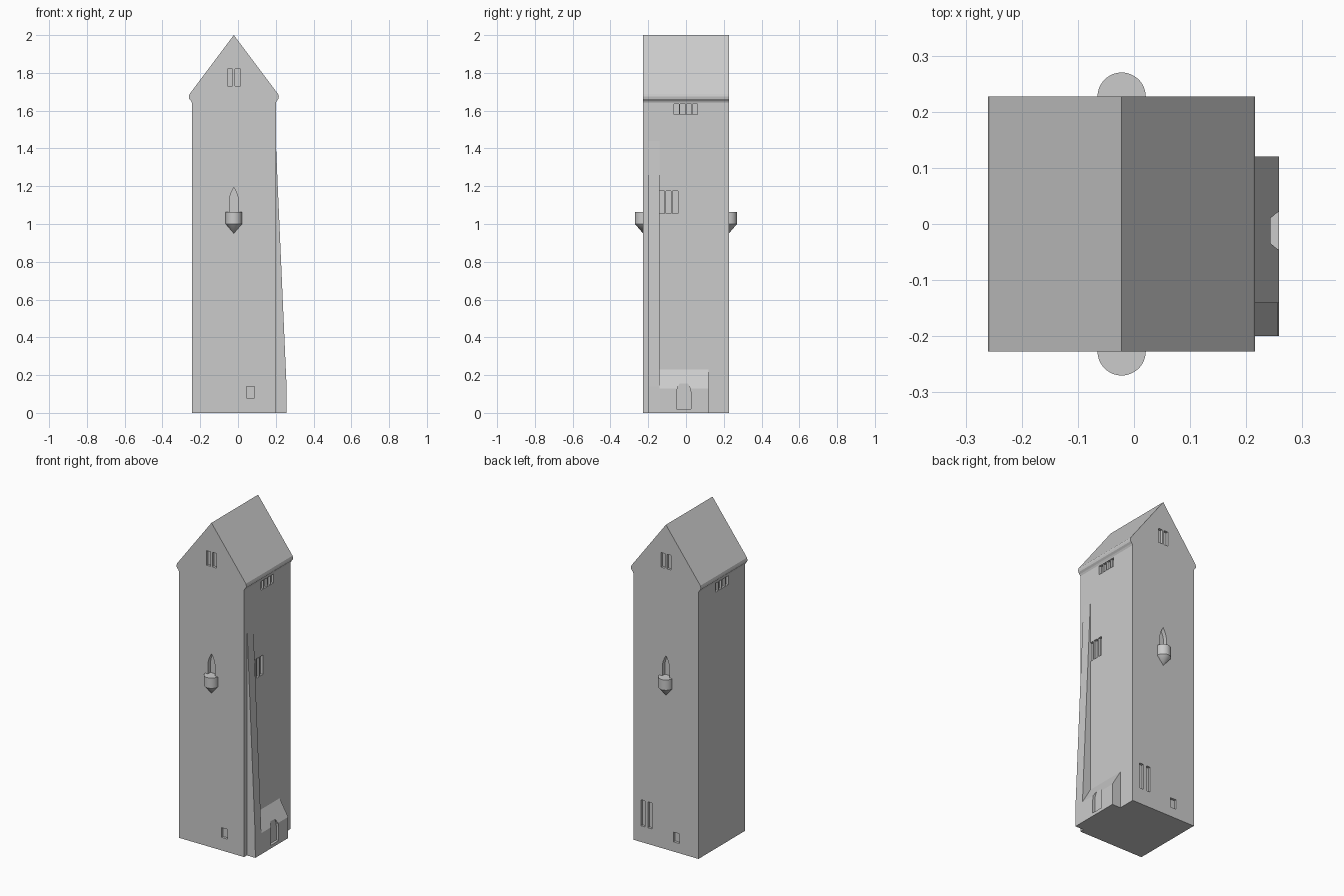
import bpy, bmesh, math
from mathutils import Vector

if "Cube" in bpy.data.objects:
    bpy.data.objects.remove(bpy.data.objects["Cube"])

CX, W = -0.022, 0.227          # ridge position, half depth of the tower
XL, XR = -0.245, 0.2           # left and right walls

stone = bpy.data.materials.new("stone_grey")
stone.diffuse_color = (0.6, 0.6, 0.6, 1)
stone.use_nodes = True
stone.node_tree.nodes["Principled BSDF"].inputs["Base Color"].default_value = stone.diffuse_color


def make(name, bm, mat=True):
    bmesh.ops.recalc_face_normals(bm, faces=bm.faces)
    me = bpy.data.meshes.new(name)
    bm.to_mesh(me)
    bm.free()
    ob = bpy.data.objects.new(name, me)
    bpy.context.collection.objects.link(ob)
    me.materials.append(stone)
    return ob


def prism(bm, pts, axis, a, b):
    """Extrude a profile along y (points are x, z) or x (points are y, z)."""
    at = (lambda p, t: (p[0], t, p[1])) if axis == 'y' else (lambda p, t: (t, p[0], p[1]))
    face = bm.faces.new([bm.verts.new(at(p, a)) for p in pts])
    new = bmesh.ops.extrude_face_region(bm, geom=[face])["geom"]
    shift = Vector((0, b - a, 0)) if axis == 'y' else Vector((b - a, 0, 0))
    bmesh.ops.translate(bm, vec=shift, verts=[v for v in new if isinstance(v, bmesh.types.BMVert)])


def rect(u0, u1, z0, z1):
    return [(u0, z0), (u1, z0), (u1, z1), (u0, z1)]


def arch(u0, u1, z0, spring, tip, n=5):
    """Pointed arch outline."""
    c, h = (u0 + u1) / 2, (u1 - u0) / 2
    side = [(h * math.cos(t * math.pi / 2 / n) ** 0.9, spring + (tip - spring) * t / n) for t in range(n)]
    return ([(u0, z0), (u1, z0)] + [(c + d, z) for d, z in side] + [(c, tip)]
            + [(c - d, z) for d, z in reversed(side)])


def cut(ob, bm):
    cutter = make(ob.name + "_cutter", bm)
    mod = ob.modifiers.new("openings", 'BOOLEAN')
    mod.operation, mod.solver, mod.object = 'DIFFERENCE', 'EXACT', cutter
    bpy.context.view_layer.update()
    me = bpy.data.meshes.new_from_object(ob.evaluated_get(bpy.context.evaluated_depsgraph_get()))
    ob.modifiers.clear()
    ob.data = me
    bpy.data.objects.remove(cutter)


# Tower with gabled roof and small rounded eaves
right = [(0.2, 0), (0.2, 1.642), (0.205, 1.652), (0.214, 1.662), (0.216, 1.674), (0.213, 1.687)]
left = [(2 * CX - x, z) for x, z in reversed(right)]
bm = bmesh.new()
prism(bm, right + [(CX, 2.0)] + left, 'y', -W, W)
tower = make("tower", bm)

# Window recesses
D = 0.015
bm = bmesh.new()
for s in (-1, 1):
    near, far = s * (W - D), s * (W + 0.05)
    for x in (-0.056, -0.016):                                  # gable pair
        prism(bm, rect(x, x + 0.028, 1.73, 1.82), 'y', near, far)
    prism(bm, arch(CX - 0.024, CX + 0.024, 1.063, 1.12, 1.193), 'y', s * (W - 0.025), far)
front, back = -W, W
prism(bm, rect(0.045, 0.087, 0.08, 0.14), 'y', front + D, front - 0.05)
prism(bm, rect(-0.115, -0.075, 0.06, 0.12), 'y', back - D, back + 0.05)
for x in (0.073, 0.121):                                        # tall pair at the back
    prism(bm, rect(x, x + 0.028, 0.10, 0.26), 'y', back - D, back + 0.05)
for wall, s in ((XR, 1), (XL, -1)):                             # four under each eave
    for i in range(4):
        y = -0.063 + i * 0.0325
        prism(bm, rect(y, y + 0.027, 1.58, 1.635), 'x', wall - s * D, wall + s * 0.05)
for y in (-0.143, -0.107, -0.071):                              # three on the right wall
    prism(bm, rect(y, y + 0.028, 1.055, 1.175), 'x', XR - D, XR + 0.05)
cut(tower, bm)

# Long sloping buttress
bm = bmesh.new()
prism(bm, [(0.19, 0), (0.258, 0), (0.257, 0.14), (0.2, 1.44), (0.19, 1.44)], 'y', -0.2, -0.14)
make("buttress", bm)

# Low porch with sloping top and a doorway recess
bm = bmesh.new()
prism(bm, [(0.19, 0), (0.258, 0), (0.258, 0.13), (0.2, 0.23), (0.19, 0.23)], 'y', -0.14, 0.12)
porch = make("porch", bm)
bm = bmesh.new()
prism(bm, arch(-0.05, 0.026, 0.02, 0.105, 0.185), 'x', 0.243, 0.3)
cut(porch, bm)

# Half-round balconies with tapered undersides, front and back
R, N = 0.043, 24
for name, s in (("front_balcony", -1), ("back_balcony", 1)):
    bm = bmesh.new()
    rings = []
    for z in (1.063, 1.0):
        rings.append([bm.verts.new((CX + R * math.cos(math.pi * i / N),
                                    s * (W + R * math.sin(math.pi * i / N)), z)) for i in range(N + 1)])
    top, low = rings
    tip = bm.verts.new((CX, s * W, 0.95))
    bm.faces.new(top)
    for i in range(N):
        bm.faces.new((top[i], top[i + 1], low[i + 1], low[i]))
        bm.faces.new((low[i], low[i + 1], tip))
    bm.faces.new((top[0], low[0], tip, low[N], top[N]))
    ob = make(name, bm)
    bpy.context.view_layer.objects.active = ob
    ob.select_set(True)
    bpy.ops.object.shade_smooth_by_angle(angle=math.radians(30))
    ob.select_set(False)
